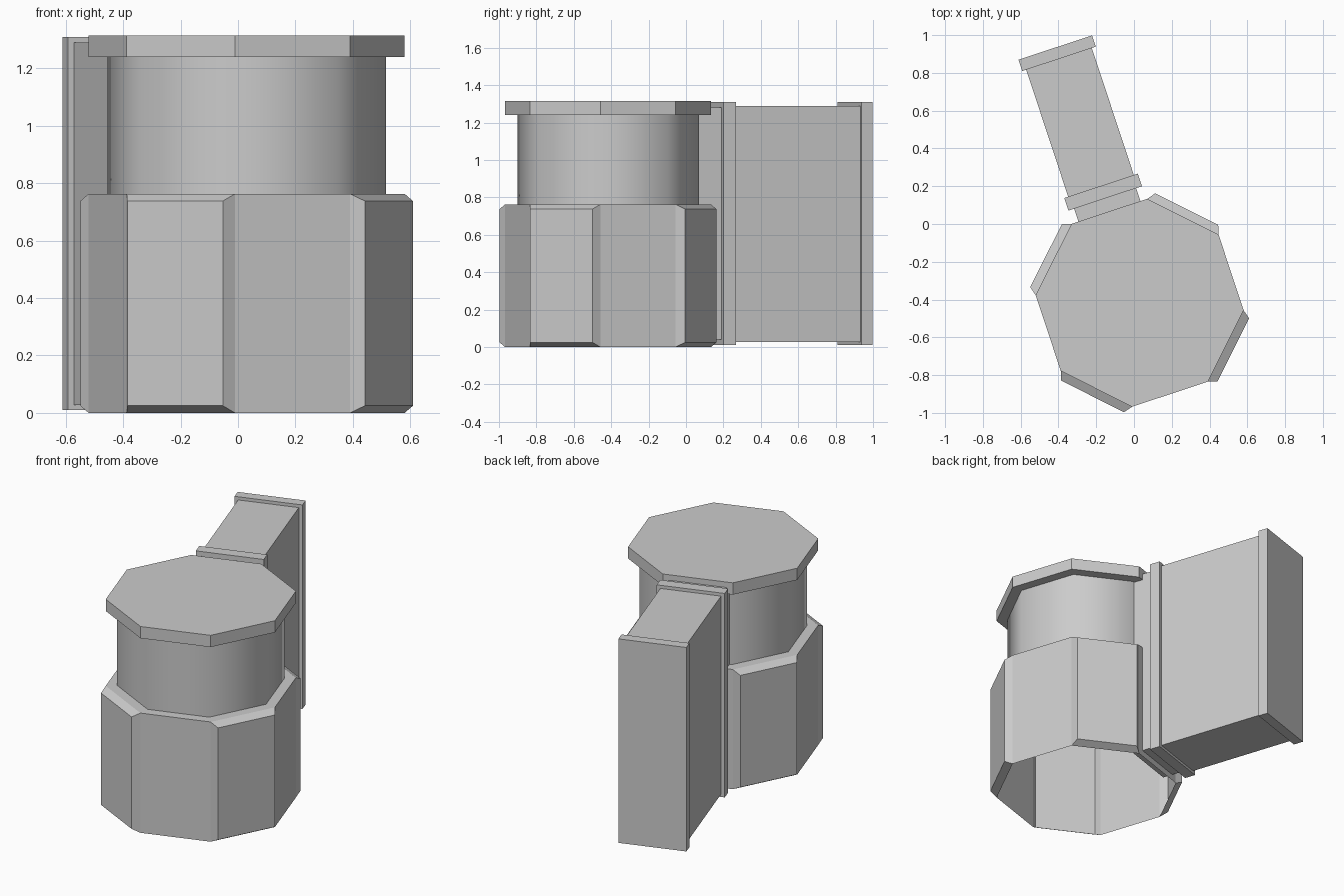
import bpy, bmesh, math
from mathutils import Matrix

if "Cube" in bpy.data.objects:
    bpy.data.objects.remove(bpy.data.objects["Cube"])

CENTER = (0.03, -0.417)          # tower axis
TURN = math.radians(-4.2)        # angle of the first octagon corner
AXIS = math.radians(108.3)       # direction the side arm points


def finish(bm, name):
    mesh = bpy.data.meshes.new(name)
    bm.to_mesh(mesh)
    bm.free()
    obj = bpy.data.objects.new(name, mesh)
    bpy.context.collection.objects.link(obj)
    return obj


def tower():
    # Octagonal profile: base, ledge, neck, overhanging cap; open underneath
    profile = [(0.552, 0), (0.552, 0.763), (0.486, 0.763),
               (0.486, 1.24), (0.552, 1.24), (0.552, 1.315)]
    bm = bmesh.new()
    rings = []
    for r, z in profile:
        rings.append([bm.verts.new((CENTER[0] + r * math.cos(TURN + k * math.pi / 4),
                                    CENTER[1] + r * math.sin(TURN + k * math.pi / 4), z))
                      for k in range(8)])
    panels = []
    for i, (lo, hi) in enumerate(zip(rings, rings[1:])):
        for k in range(8):
            n = (k + 1) % 8
            face = bm.faces.new((lo[k], lo[n], hi[n], hi[k]))
            face.smooth = i == 2          # only the neck is smooth
            if i == 0 and k % 2:
                panels.append(face)
    bm.faces.new(rings[-1])
    # Raised bevelled panels on every other base side
    bm.normal_update()
    bmesh.ops.inset_individual(bm, faces=panels, thickness=0.025, depth=0.045,
                               use_even_offset=True)
    finish(bm, "octagonal_tower")


def arm_box(name, u0, u1, half, z0, z1):
    # Box along the arm axis, distances measured from the tower axis
    bm = bmesh.new()
    place = (Matrix.Translation((*CENTER, 0)) @ Matrix.Rotation(AXIS, 4, 'Z')
             @ Matrix.Translation(((u0 + u1) / 2, 0, (z0 + z1) / 2))
             @ Matrix.Diagonal((u1 - u0, 2 * half, z1 - z0, 1)))
    bmesh.ops.create_cube(bm, size=1, matrix=place)
    finish(bm, name)


tower()

# Side arm: connecting neck, two flanges and the main duct
arm_box("arm_neck", 0.445, 0.59, 0.173, 0.04, 1.28)
arm_box("arm_inner_flange", 0.582, 0.652, 0.205, 0.01, 1.31)
arm_box("arm_duct", 0.64, 1.37, 0.183, 0.028, 1.29)
arm_box("arm_end_flange", 1.36, 1.423, 0.205, 0.01, 1.31)
